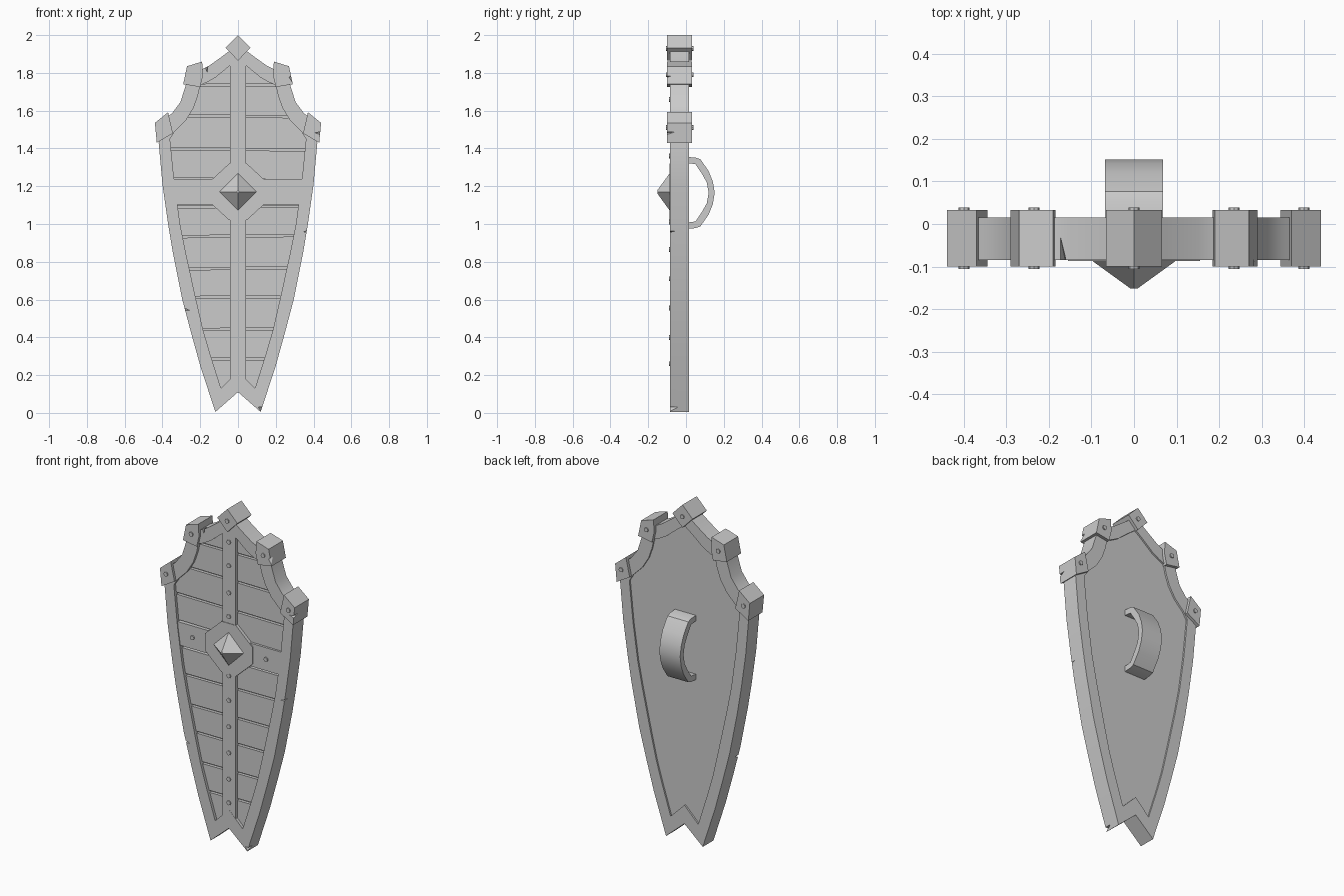
import bpy
import bmesh
import math
import random
from mathutils import Vector

random.seed(4)
start_cube = bpy.data.objects.get("Cube")
if start_cube:
    bpy.data.objects.remove(start_cube, do_unlink=True)

grey = bpy.data.materials.new("plain grey")
grey.use_nodes = True
colour = (0.6, 0.6, 0.6, 1)
grey.diffuse_color = colour
grey.node_tree.nodes["Principled BSDF"].inputs["Base Color"].default_value = colour


def finish(name, bm):
    """Turn a bmesh into a named grey object."""
    bmesh.ops.recalc_face_normals(bm, faces=bm.faces)
    mesh = bpy.data.meshes.new(name)
    bm.to_mesh(mesh)
    bm.free()
    mesh.materials.append(grey)
    obj = bpy.data.objects.new(name, mesh)
    bpy.context.collection.objects.link(obj)
    return obj


def extrude_flat(bm, offset):
    """Thicken the flat faces of a bmesh along an offset."""
    result = bmesh.ops.extrude_face_region(bm, geom=bm.faces[:], use_keep_orig=True)
    moved = [v for v in result["geom"] if isinstance(v, bmesh.types.BMVert)]
    bmesh.ops.translate(bm, verts=moved, vec=offset)


def prism(name, points, front, back):
    """Extrude an outline of (x, z) points from front y to back y."""
    bm = bmesh.new()
    bm.faces.new([bm.verts.new((x, front, z)) for x, z in points])
    extrude_flat(bm, Vector((0, back - front, 0)))
    return finish(name, bm)


def mirrored(half):
    """Close a half outline that starts and ends on the centre line."""
    return half + [(-x, z) for x, z in reversed(half[1:-1])]


def rivet(name, x, z, front, back, radius=0.013):
    turns = [math.tau * i / 8 for i in range(8)]
    ring = [(x + radius * math.cos(a), z + radius * math.sin(a)) for a in turns]
    return prism(name, ring, front, back)


def smooth(obj):
    bpy.ops.object.select_all(action="DESELECT")
    obj.select_set(True)
    bpy.context.view_layer.objects.active = obj
    bpy.ops.object.shade_smooth_by_angle(angle=math.radians(28))


# Main levels
RIM_FRONT, RIM_BACK = -0.085, 0.015
CAP_FRONT, CAP_BACK = -0.1, 0.033
MIDDLE = 1.17

# Rim outlines, right half from bottom notch to top point
outer = mirrored([
    (0, .11), (.12, .005), (.2, .25), (.25, .43), (.295, .6), (.345, .85),
    (.37, 1), (.4, 1.21), (.42, 1.43), (.4, 1.55), (.35, 1.585), (.305, 1.645),
    (.275, 1.74), (.255, 1.8), (.19, 1.82), (.15, 1.84), (.08, 1.89), (0, 1.95)])
inner = mirrored([
    (0, .22), (.09, .13), (.15, .32), (.185, .44), (.222, .6), (.275, .84),
    (.305, .99), (.336, 1.21), (.36, 1.45), (.335, 1.49), (.275, 1.55), (.235, 1.615),
    (.212, 1.68), (.2, 1.735), (.165, 1.75), (.12, 1.775), (.047, 1.835), (0, 1.87)])

# Rim: four matching loops joined into a closed ring
bm = bmesh.new()
loops = [[bm.verts.new((x, y, z)) for x, z in outline]
         for outline, y in ((outer, RIM_FRONT), (outer, RIM_BACK),
                            (inner, RIM_BACK), (inner, RIM_FRONT))]
for k in range(4):
    a, b = loops[k], loops[(k + 1) % 4]
    for i in range(len(a)):
        j = (i + 1) % len(a)
        bm.faces.new((a[i], a[j], b[j], b[i]))
rim = finish("rim", bm)

# Backing board
prism("back_board", inner, -0.05, 0.005)

# Planks: the inner outline sliced by slightly tilted seams
seams = [.285, .443, .612, .765, .936, 1.092, 1.235, 1.395, 1.57, 1.735]
tilts = [random.uniform(-0.012, 0.012) for s in seams]
for i in range(len(seams) + 1):
    bm = bmesh.new()
    bm.faces.new([bm.verts.new((x, -0.068, z)) for x, z in inner])
    for k, side in ((i - 1, 1), (i, -1)):
        if 0 <= k < len(seams):
            bmesh.ops.bisect_plane(
                bm, geom=bm.verts[:] + bm.edges[:] + bm.faces[:],
                plane_co=(0, 0, seams[k] + side * 0.006),
                plane_no=(tilts[k], 0, 1),
                clear_inner=side > 0, clear_outer=side < 0)
    extrude_flat(bm, Vector((0, 0.02, 0)))
    finish(f"plank_{i + 1}", bm)

# Vertical strap with its rivets
strap = mirrored([(0, .21), (.043, .17), (.043, 1.86), (0, 1.89)])
prism("vertical_strap", strap, -0.084, -0.05)
for i, z in enumerate((.26, .4, .555, .71, .865, 1.01, 1.36, 1.5, 1.66, 1.8)):
    rivet(f"strap_rivet_{i + 1}", 0, z, -0.09, -0.07)

# Cross straps, left and right
for name, s in (("left", 1), ("right", -1)):
    arm = [(s * x, MIDDLE + h) for x, h in
           ((.1, -.068), (.335, -.068), (.338, .068), (.1, .068))]
    prism(f"{name}_cross_strap", arm, -0.08, -0.05)
    rivet(f"{name}_cross_rivet", s * .24, MIDDLE, -0.087, -0.07)

# Octagonal centre plate
plate = mirrored([(0, -.15), (.047, -.15), (.155, -.05),
                  (.155, .05), (.047, .15), (0, .15)])
prism("centre_plate", [(x, MIDDLE + z) for x, z in plate], -0.087, -0.05)

# Pyramid boss with a small blunt tip
bm = bmesh.new()
bmesh.ops.create_cone(bm, cap_ends=True, segments=4, radius1=0.102,
                      radius2=0.008, depth=0.068)
for v in bm.verts:
    x, y, z = v.co
    v.co = (x, -0.118 - z, MIDDLE + y)
bm.normal_update()
finish("pyramid_boss", bm)

# Corner caps wrapped over the rim, each with a rivet through it
diamond = mirrored([(0, 1.865), (.066, 1.933), (0, 2)])
shoulder = [(.19, 1.86), (.27, 1.835), (.29, 1.74), (.2, 1.725), (.185, 1.79)]
corner = [(.44, 1.535), (.37, 1.592), (.345, 1.48), (.43, 1.43)]
chipped = [rim, prism("top_cap", diamond, CAP_FRONT, CAP_BACK)]
rivet("top_cap_rivet", 0, 1.93, -0.106, 0.039)
for name, s in (("left", 1), ("right", -1)):
    for part, shape, rx, rz in (("shoulder", shoulder, .235, 1.79),
                                ("corner", corner, .4, 1.51)):
        cap = [(s * x, z) for x, z in shape]
        chipped.append(prism(f"{name}_{part}_cap", cap, CAP_FRONT, CAP_BACK))
        rivet(f"{name}_{part}_rivet", s * rx, rz, -0.106, 0.039)

# Battle nicks: pyramids tapering inward from the front face
bm = bmesh.new()
nicks = [
    (((-.31, .565), (-.225, .53), (-.3, .525)), -0.02),
    (((.39, .97), (.315, .95), (.385, .95)), -0.02),
    (((.14, .03), (.09, .03), (.12, -.02)), -0.02),
    (((-.37, 1.62), (-.31, 1.67), (-.335, 1.585)), 0),
    (((-.185, 1.86), (-.155, 1.785), (-.15, 1.86)), 0.03),
    (((.3, 1.8), (.262, 1.77), (.285, 1.735)), -0.03),
    (((.45, 1.49), (.39, 1.48), (.44, 1.465)), -0.04),
]
for triangle, depth in nicks:
    base = [bm.verts.new((x, -0.12, z)) for x, z in triangle]
    tip = bm.verts.new((triangle[0][0], depth, triangle[0][1]))
    bm.faces.new(base)
    for i in range(3):
        bm.faces.new((base[i], base[(i + 1) % 3], tip))
cutter = finish("nick_cutter", bm)
cutter.hide_render = True
for obj in chipped:
    cut = obj.modifiers.new("nicks", "BOOLEAN")
    cut.operation = "DIFFERENCE"
    cut.solver = "EXACT"
    cut.object = cutter
    bpy.context.view_layer.objects.active = obj
    bpy.ops.object.modifier_apply(modifier=cut.name)
bpy.data.objects.remove(cutter, do_unlink=True)

# Curved hand grip on the back, swept across x
arch = [(0, .19), (.05, .187), (.076, .178), (.12, .115), (.142, .06), (.152, 0)]
hollow = [(0, .158), (.05, .152), (.085, .1), (.11, .055), (.12, 0)]
outside = arch + [(y, -z) for y, z in reversed(arch[:-1])]
inside = hollow + [(y, -z) for y, z in reversed(hollow[:-1])]
bm = bmesh.new()
bm.faces.new([bm.verts.new((-0.068, y, MIDDLE - 0.005 + z))
              for y, z in outside + inside[::-1]])
extrude_flat(bm, Vector((0.136, 0, 0)))
grip = finish("hand_grip", bm)

smooth(grip)
smooth(rim)
